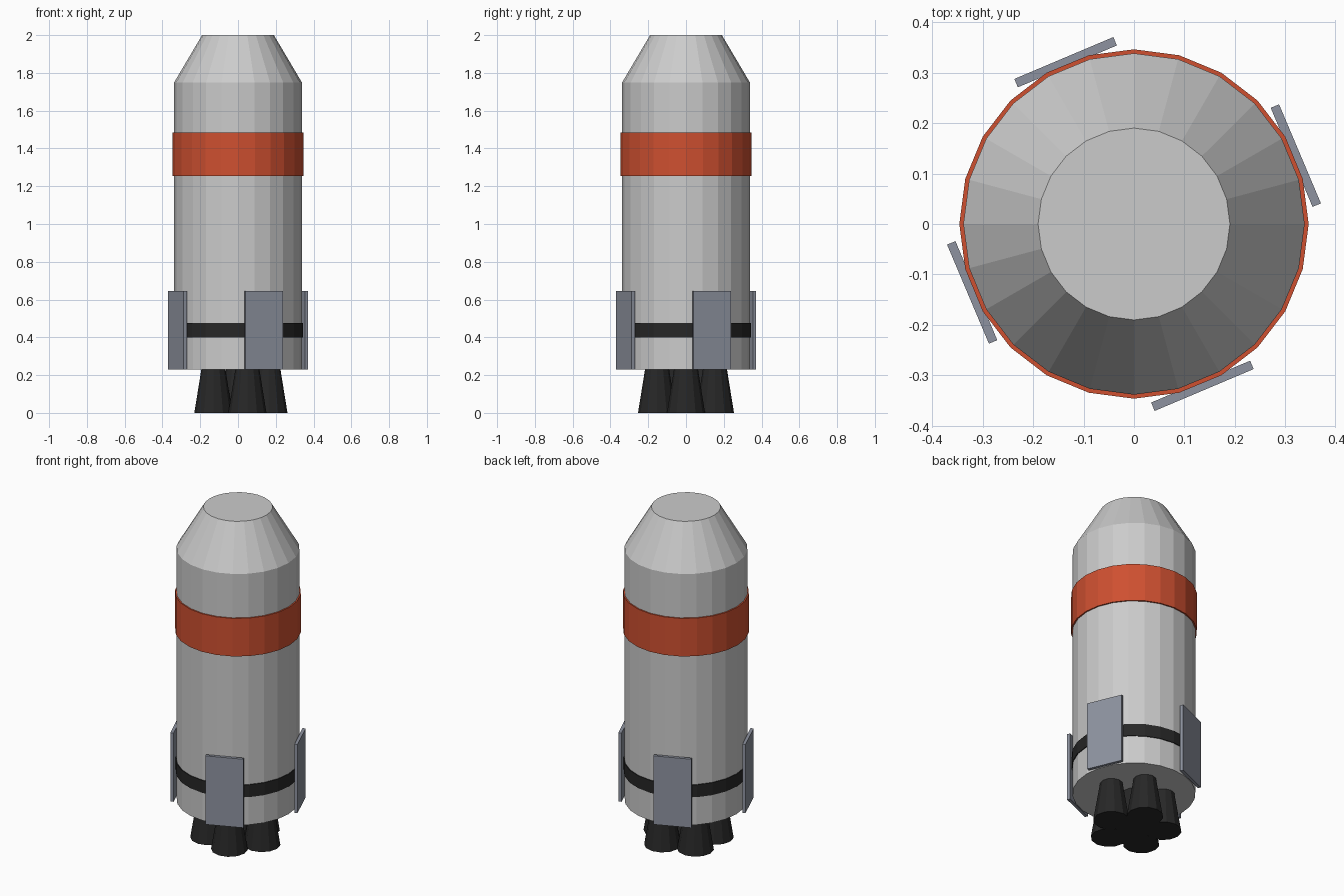
import bpy, bmesh
from math import sin, cos, pi

if "Cube" in bpy.data.objects:
    bpy.data.objects.remove(bpy.data.objects["Cube"])

def material(name, rgb):
    m = bpy.data.materials.new(name)
    m.diffuse_color = (*rgb, 1)
    m.use_nodes = True
    m.node_tree.nodes["Principled BSDF"].inputs["Base Color"].default_value = m.diffuse_color
    return m

RED = material("red_paint", (0.62, 0.08, 0.03))
BLACK = material("black_metal", (0.02, 0.02, 0.02))
SLATE = material("slate_panel", (0.27, 0.29, 0.35))

def finish(name, bm, mat=None):
    bmesh.ops.recalc_face_normals(bm, faces=bm.faces)
    mesh = bpy.data.meshes.new(name)
    bm.to_mesh(mesh)
    bm.free()
    if mat:
        mesh.materials.append(mat)
    ob = bpy.data.objects.new(name, mesh)
    bpy.context.collection.objects.link(ob)
    return ob

def lathe(name, profile, sides, mat=None, ring=False):
    """Revolve (radius, z) points; capped at both ends, or closed into a ring."""
    bm = bmesh.new()
    loops = [[bm.verts.new((r * cos(2 * pi * i / sides), r * sin(2 * pi * i / sides), z))
              for i in range(sides)] for r, z in profile]
    pairs = list(zip(loops, loops[1:]))
    if ring:
        pairs.append((loops[-1], loops[0]))
    else:
        bm.faces.new(loops[0])
        bm.faces.new(loops[-1])
    for a, b in pairs:
        for i in range(sides):
            j = (i + 1) % sides
            bm.faces.new((a[i], a[j], b[j], b[i]))
    return finish(name, bm, mat)

def band(name, r, z0, z1, mat):
    return lathe(name, [(0.33, z0), (r, z0), (r, z1), (0.33, z1)], 24, mat, ring=True)

# Hull with tapered nose
lathe("hull", [(0.338, 0.23), (0.338, 1.75), (0.19, 2.0)], 24)

# Painted bands
band("red_band", 0.346, 1.255, 1.485, RED)
band("black_band", 0.343, 0.40, 0.475, BLACK)

# Four side panels
for k in range(4):
    bm = bmesh.new()
    bmesh.ops.create_cube(bm, size=1)
    bmesh.ops.scale(bm, vec=(0.018, 0.213, 0.415), verts=bm.verts)
    panel = finish(f"side_panel_{k + 1}", bm, SLATE)
    a = 0.4 + k * pi / 2
    panel.location = (0.348 * cos(a), 0.348 * sin(a), 0.4375)
    panel.rotation_euler.z = a

# Engine nozzles: one in the middle, five around it
spots = [(0, 0)] + [(0.161 * cos(2 * pi * k / 5), 0.161 * sin(2 * pi * k / 5)) for k in range(5)]
for k, (x, y) in enumerate(spots):
    nozzle = lathe(f"nozzle_{k + 1}", [(0.101, 0), (0.063, 0.235)], 12, BLACK)
    nozzle.location = (x, y, 0)
